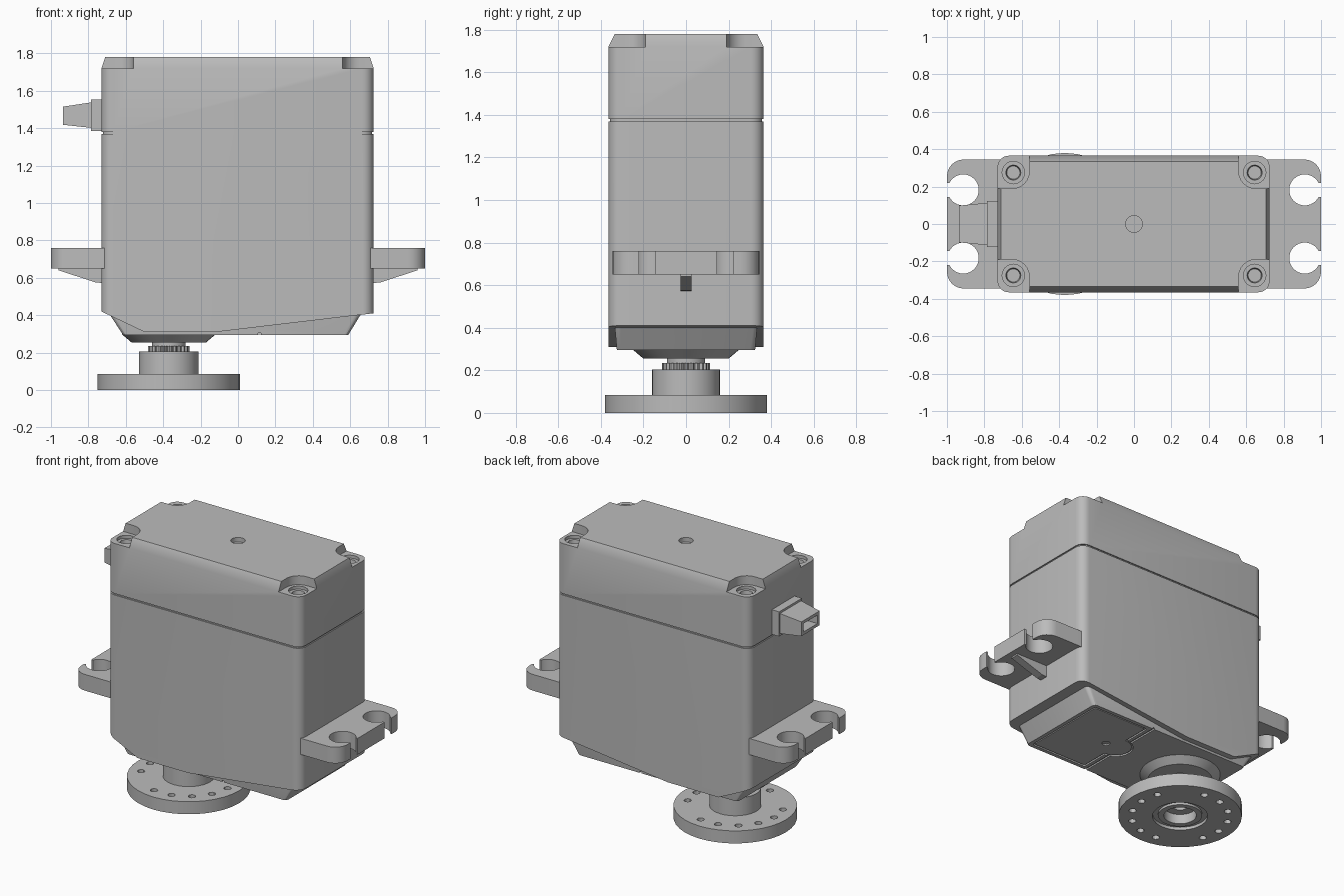
import bpy, bmesh
from math import sin, cos, pi, radians

if "Cube" in bpy.data.objects:
    bpy.data.objects.remove(bpy.data.objects["Cube"], do_unlink=True)

grey = bpy.data.materials.new("plain grey")
grey.use_nodes = True
grey.diffuse_color = (0.5, 0.5, 0.5, 1)
grey.node_tree.nodes["Principled BSDF"].inputs["Base Color"].default_value = (0.5, 0.5, 0.5, 1)

SHAFT_X = -0.37


def loft(name, rings):
    """Closed solid through rings of equal point count."""
    bm = bmesh.new()
    loops = [[bm.verts.new(p) for p in ring] for ring in rings]
    n = len(loops[0])
    for a, b in zip(loops, loops[1:]):
        for i in range(n):
            j = (i + 1) % n
            bm.faces.new((a[i], a[j], b[j], b[i]))
    bm.faces.new(loops[0][::-1])
    bm.faces.new(loops[-1])
    bmesh.ops.recalc_face_normals(bm, faces=bm.faces)
    mesh = bpy.data.meshes.new(name)
    bm.to_mesh(mesh)
    bm.free()
    mesh.materials.append(grey)
    ob = bpy.data.objects.new(name, mesh)
    bpy.context.collection.objects.link(ob)
    return ob


def rounded(x0, x1, y0, y1, r, z, seg=6):
    """Rounded rectangle in the ground plane."""
    pts = []
    corners = ((x1 - r, y1 - r), (x0 + r, y1 - r), (x0 + r, y0 + r), (x1 - r, y0 + r))
    for k, (cx, cy) in enumerate(corners):
        for i in range(seg + 1):
            a = (k + i / seg) * pi / 2
            pts.append((cx + r * cos(a), cy + r * sin(a), z))
    return pts


def slab(name, x0, x1, y0, y1, r, z0, z1):
    return loft(name, [rounded(x0, x1, y0, y1, r, z) for z in (z0, z1)])


def box(name, x0, x1, y0, y1, z0, z1):
    return loft(name, [[(x0, y0, z), (x1, y0, z), (x1, y1, z), (x0, y1, z)] for z in (z0, z1)])


def lathe(name, x, y, profile, n=32):
    return loft(name, [[(x + r * cos(2 * pi * i / n), y + r * sin(2 * pi * i / n), z)
                        for i in range(n)] for r, z in profile])


def side_prism(name, outline, half):
    """Front-view outline carried through the depth."""
    return loft(name, [[(x, y, z) for x, z in outline] for y in (-half, half)])


def boolean(ob, cutter, op='DIFFERENCE'):
    m = ob.modifiers.new("cut", 'BOOLEAN')
    m.operation, m.object, m.solver = op, cutter, 'EXACT'
    bpy.context.view_layer.objects.active = ob
    bpy.ops.object.modifier_apply(modifier=m.name)
    bpy.data.objects.remove(cutter, do_unlink=True)


def smooth(ob, angle=30):
    bpy.ops.object.select_all(action='DESELECT')
    ob.select_set(True)
    bpy.context.view_layer.objects.active = ob
    bpy.ops.object.shade_smooth_by_angle(angle=radians(angle))


# Main case with its sloping underside
case = slab("case", -0.73, 0.725, -0.365, 0.365, 0.06, 0.2, 1.37)
boolean(case, side_prism("case_outline", [(-0.8, 1.5), (-0.8, 0.453), (-0.5, 0.31), (-0.12, 0.31),
                                          (0.8, 0.419), (0.8, 1.5)], 0.5), 'INTERSECT')
seam = slab("seam", -0.722, 0.717, -0.357, 0.357, 0.055, 1.36, 1.39)

# Lid with chamfered rim, corner screw pockets and a centre dimple
lid = loft("lid", [rounded(-0.73, 0.725, -0.365, 0.365, 0.06, 1.38),
                   rounded(-0.73, 0.725, -0.365, 0.365, 0.06, 1.72),
                   rounded(-0.71, 0.705, -0.335, 0.335, 0.05, 1.78)])
for sx in (-1, 1):
    for sy in (-1, 1):
        xs, ys = sorted((sx * 0.56, sx * 0.9)), sorted((sy * 0.19, sy * 0.55))
        boolean(lid, slab("pocket", *xs, *ys, 0.09, 1.72, 1.9))
        boolean(lid, lathe("screw_hole", sx * 0.645, sy * 0.275,
                           [(0.035, 1.66), (0.04, 1.7), (0.06, 1.7), (0.06, 1.75)], 24))
boolean(lid, lathe("dimple", 0, 0, [(0.045, 1.75), (0.045, 1.8)], 24))

# Tapered gear cover under the case
cover = loft("gear_cover", [
    rounded(-0.615, 0.59, -0.325, 0.325, 0.025, 0.295, 3),
    rounded(-0.69, 0.66, -0.335, 0.335, 0.03, 0.41, 3),
    rounded(-0.69, 0.66, -0.335, 0.335, 0.03, 0.45, 3)])
boolean(cover, box("cover_seam", 0.108, 0.122, -0.4, 0.4, 0.28, 0.305))
boolean(cover, slab("panel_recess", 0.145, 0.565, -0.3, 0.3, 0.02, 0.28, 0.305))
boolean(cover, lathe("round_recess", 0.15, 0, [(0.11, 0.28), (0.11, 0.305)]))
panel = slab("bottom_panel", 0.155, 0.555, -0.29, 0.29, 0.015, 0.297, 0.32)
boolean(panel, lathe("panel_hole", 0.225, 0, [(0.025, 0.28), (0.025, 0.31)], 16))
round_tab = lathe("round_tab", 0.15, 0, [(0.1, 0.298), (0.1, 0.32)])
boolean(round_tab, lathe("tab_hole", 0.225, 0, [(0.025, 0.28), (0.025, 0.31)], 16))

# Bearing boss and output shaft
boss = lathe("bearing_boss", SHAFT_X, 0, [(0.2, 0.255), (0.25, 0.297), (0.25, 0.32)], 40)
shaft = lathe("output_shaft", SHAFT_X, 0, [(0.09, 0.2), (0.09, 0.27)])
TEETH = 25
spline = loft("shaft_spline", [
    [(SHAFT_X + r * cos(pi * i / (2 * TEETH)), r * sin(pi * i / (2 * TEETH)), z)
     for i in range(4 * TEETH) for r in [0.112 if i % 4 < 2 else 0.1]]
    for z in (0.2, 0.235)])

# Round horn with hub, recessed centre and screw holes
horn = lathe("round_horn", SHAFT_X, 0, [
    (0.045, 0.12), (0.045, 0.07), (0.1, 0.07), (0.1, 0.005), (0.135, 0.005), (0.135, 0.02),
    (0.17, 0.02), (0.17, 0), (0.38, 0), (0.38, 0.085), (0.16, 0.085), (0.16, 0.205)], 36)
for side in (141, 321):
    for k in range(6):
        a = radians(side + (k - 2.5) * 24.5)
        boolean(horn, lathe("horn_hole", SHAFT_X + 0.3 * cos(a), 0.3 * sin(a),
                            [(0.023, -0.05), (0.023, 0.12)], 12))

# Mounting lugs with open keyhole slots, and a rib below each
lugs = slab("mounting_lugs", -1, 1, -0.345, 0.345, 0.09, 0.65, 0.76)
for sx in (-1, 1):
    for sy in (-1, 1):
        boolean(lugs, lathe("lug_hole", sx * 0.913, sy * 0.182, [(0.083, 0.6), (0.083, 0.8)]))
        xs, ys = sorted((sx * 0.92, sx * 1.1)), sorted((sy * 0.145, sy * 0.22))
        boolean(lugs, box("lug_slot", *xs, *ys, 0.6, 0.8))
    side_prism("lug_rib", [(sx * x, z) for x, z in
                           ((0.7, 0.57), (0.76, 0.575), (0.96, 0.64), (0.96, 0.66), (0.7, 0.66))], 0.027)

# Cable outlet: collar and hollow tapering sleeve
collar = box("cable_collar", -0.785, -0.7, -0.122, 0.122, 1.385, 1.552)


def end_ring(x, hy, z0, z1):
    return [(x, -hy, z0), (x, hy, z0), (x, hy, z1), (x, -hy, z1)]


loft("cable_sleeve", [end_ring(-0.77, 0.115, 1.4, 1.54), end_ring(-0.935, 0.098, 1.418, 1.515),
                      end_ring(-0.935, 0.075, 1.438, 1.495), end_ring(-0.82, 0.075, 1.438, 1.495)])

for part in (case, seam, lid, cover, panel, round_tab, boss, shaft, horn, lugs):
    smooth(part)
